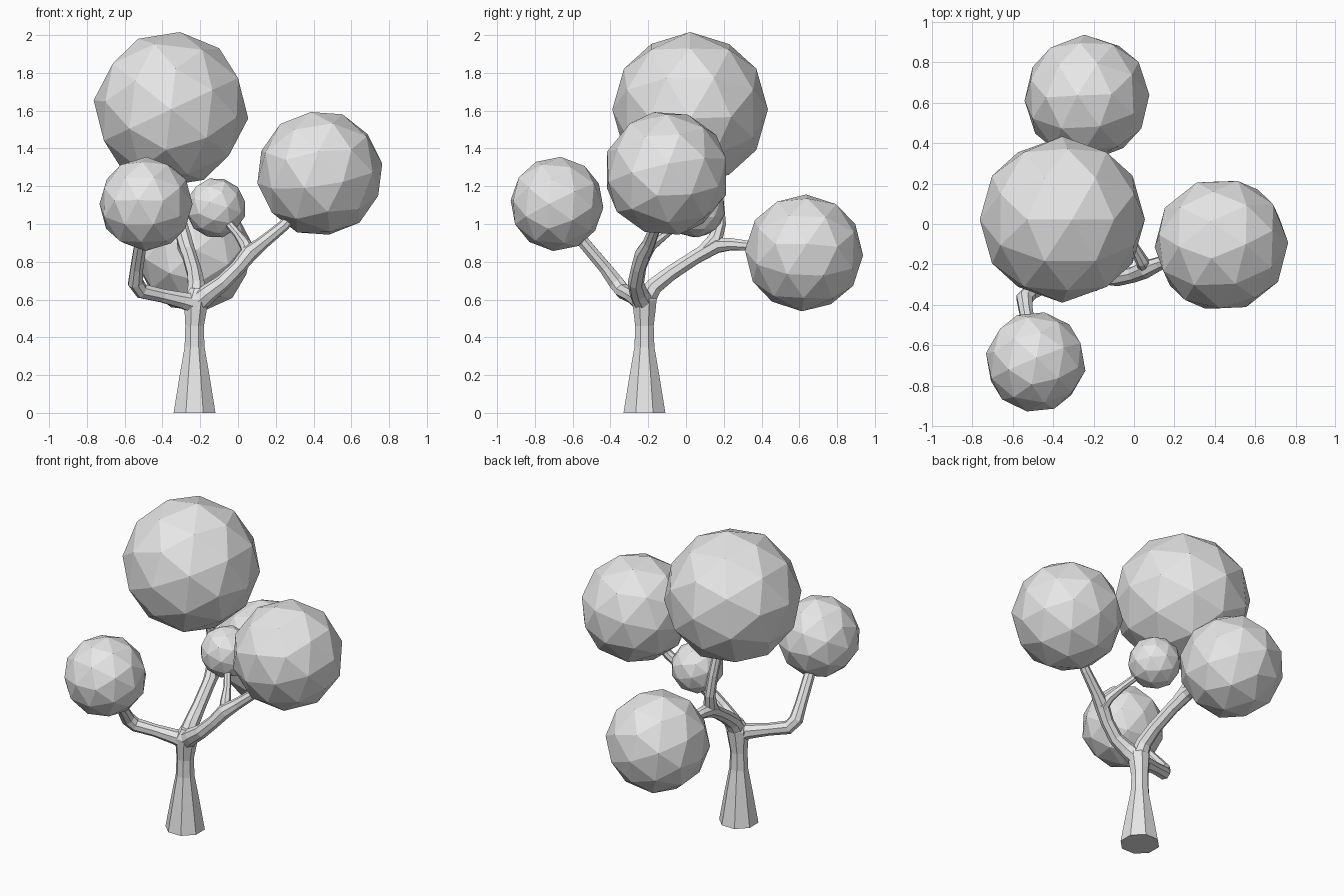
import bpy, bmesh, math
from mathutils import Vector

cube = bpy.data.objects.get("Cube")
if cube:
    bpy.data.objects.remove(cube)

# One plain grey for the whole tree
grey = bpy.data.materials.new("plain_grey")
grey.use_nodes = True
colour = (0.8, 0.8, 0.8, 1)
grey.diffuse_color = colour
grey.node_tree.nodes["Principled BSDF"].inputs["Base Color"].default_value = colour


def limb(name, path, sides=8):
    """Loft an octagonal tube through (x, y, z, radius) points."""
    bm = bmesh.new()
    centres = [Vector(p[:3]) for p in path]
    last = len(path) - 1
    rings = []
    side = Vector((1, 0, 0))
    previous = None
    for i, centre in enumerate(centres):
        tangent = (centres[min(i + 1, last)] - centres[max(i - 1, 0)]).normalized()
        if previous is None:
            side = tangent.orthogonal() if abs(tangent.x) > 0.9 else side
        else:
            side = previous.rotation_difference(tangent) @ side
        side = (side - tangent * side.dot(tangent)).normalized()
        across = tangent.cross(side)
        previous = tangent
        ring = []
        for k in range(sides):
            a = math.tau * (k + 0.5) / sides
            offset = side * math.cos(a) + across * math.sin(a)
            ring.append(bm.verts.new(centre + offset * path[i][3]))
        rings.append(ring)
    for low, high in zip(rings, rings[1:]):
        for k in range(sides):
            n = (k + 1) % sides
            bm.faces.new((low[k], low[n], high[n], high[k]))
    bm.faces.new(rings[0][::-1])
    bm.faces.new(rings[-1])
    bmesh.ops.recalc_face_normals(bm, faces=bm.faces)
    mesh = bpy.data.meshes.new(name)
    bm.to_mesh(mesh)
    bm.free()
    mesh.materials.append(grey)
    bpy.context.collection.objects.link(bpy.data.objects.new(name, mesh))


def foliage(name, centre, radius, turn):
    """Low-poly leaf ball."""
    bpy.ops.mesh.primitive_ico_sphere_add(
        subdivisions=2, radius=radius, location=centre,
        rotation=[math.radians(a) for a in turn])
    ball = bpy.context.object
    ball.name = name
    ball.data.materials.append(grey)


# Flared trunk
limb("trunk", [(-.23, -.22, 0, .12), (-.23, -.22, .2, .085), (-.23, -.22, .35, .057),
               (-.23, -.22, .46, .053), (-.225, -.22, .54, .063),
               (-.22, -.22, .6, .07), (-.215, -.22, .66, .04)])

# Branches
limb("front_branch", [(-.21, -.22, .575, .06), (-.29, -.25, .595, .046),
                      (-.4, -.29, .62, .038), (-.51, -.335, .645, .042),
                      (-.542, -.37, .69, .043), (-.535, -.43, .77, .036),
                      (-.515, -.54, .9, .034), (-.49, -.64, 1.02, .03)])
limb("left_branch", [(-.22, -.22, .58, .06), (-.155, -.25, .635, .05),
                     (-.08, -.265, .69, .043), (0, -.25, .77, .04),
                     (.06, -.225, .845, .045), (.13, -.195, .9, .035),
                     (.24, -.16, .99, .03), (.37, -.12, 1.14, .03)])
limb("left_twig", [(.065, -.225, .83, .04), (.04, -.185, .89, .033),
                   (0, -.11, .945, .023), (-.09, .02, 1.05, .02)])
limb("back_branch", [(-.22, -.22, .59, .06), (-.22, -.17, .67, .048),
                     (-.23, -.08, .74, .042), (-.255, .05, .825, .04),
                     (-.28, .16, .888, .045), (-.275, .24, .893, .034),
                     (-.26, .33, .885, .028), (-.24, .5, .87, .028)])
limb("top_branch", [(-.265, .09, .85, .04), (-.285, .155, .92, .042),
                    (-.3, .18, 1.0, .033), (-.315, .17, 1.13, .03),
                    (-.335, .13, 1.32, .03)])

# Leaf balls
foliage("top_foliage", (-.355, .022, 1.607), .412, (0, -25, 0))
foliage("left_foliage", (.433, -.103, 1.268), .335, (8, -12, 20))
foliage("front_foliage", (-.487, -.683, 1.106), .25, (0, -27, 80))
foliage("back_foliage", (-.233, .625, .847), .313, (12, 20, 40))
foliage("small_foliage", (-.117, .05, 1.085), .16, (10, 15, 60))
